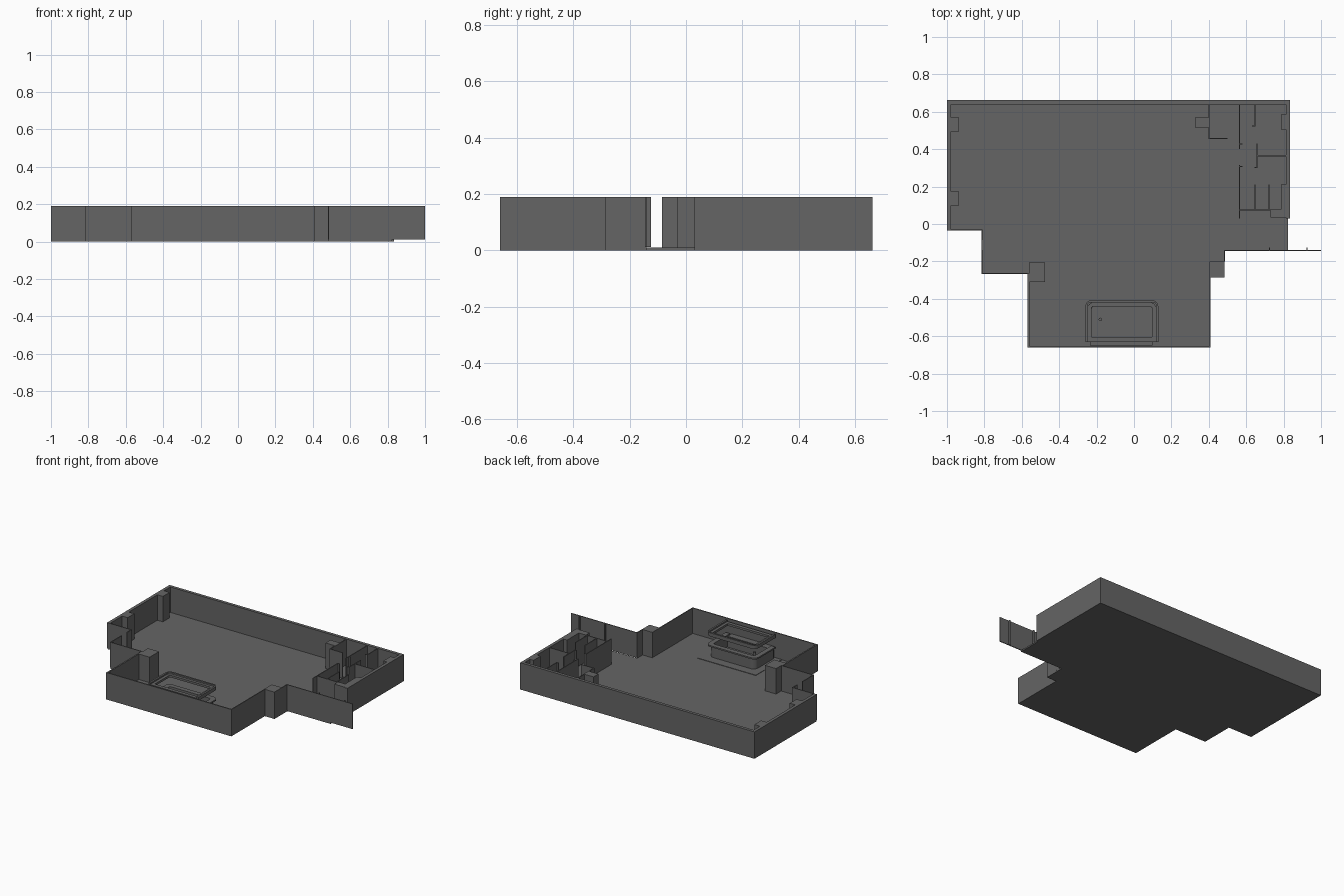
import bpy
import bmesh
import math

cube = bpy.data.objects.get("Cube")
if cube:
    bpy.data.objects.remove(cube, do_unlink=True)

FLOOR = 0.01
TOP = 0.19
THIN = 0.006

grey = bpy.data.materials.new("dark grey")
grey.use_nodes = True
grey.diffuse_color = (0.13, 0.13, 0.13, 1)
grey.node_tree.nodes["Principled BSDF"].inputs["Base Color"].default_value = grey.diffuse_color


def add_prism(bm, outline, bottom, top):
    """Extrude a plan outline upwards into a closed solid."""
    face = bm.faces.new([bm.verts.new((x, y, bottom)) for x, y in outline])
    result = bmesh.ops.extrude_face_region(bm, geom=[face])
    moved = [v for v in result["geom"] if isinstance(v, bmesh.types.BMVert)]
    bmesh.ops.translate(bm, verts=moved, vec=(0, 0, top - bottom))


def finish(name, bm):
    bmesh.ops.recalc_face_normals(bm, faces=bm.faces[:])
    mesh = bpy.data.meshes.new(name)
    bm.to_mesh(mesh)
    bm.free()
    mesh.materials.append(grey)
    obj = bpy.data.objects.new(name, mesh)
    bpy.context.collection.objects.link(obj)
    return obj


def prism(name, outline, bottom, top):
    bm = bmesh.new()
    add_prism(bm, outline, bottom, top)
    return finish(name, bm)


def rect(x0, x1, y0, y1):
    return [(x0, y0), (x1, y0), (x1, y1), (x0, y1)]


def blocks(name, rects, bottom=FLOOR, top=TOP):
    bm = bmesh.new()
    for r in rects:
        add_prism(bm, rect(*r), bottom, top)
    return finish(name, bm)


def along_x(y, x0, x1, t=THIN):
    return (x0, x1, y, y + t)


def along_y(x, y0, y1, t=THIN):
    return (x, x + t, y0, y1)


# Floor slab
prism("floor", [
    (-1, -0.03), (-0.815, -0.03), (-0.815, -0.265), (-0.57, -0.265),
    (-0.57, -0.66), (0.41, -0.66), (0.41, -0.285), (0.485, -0.285),
    (0.485, -0.14), (0.823, -0.14), (0.823, 0.03), (0.835, 0.03),
    (0.835, 0.662), (-1, 0.662)], 0, FLOOR)

# Thick outer walls
blocks("outer_walls", [
    along_x(0.64, -1, 0.835, 0.022),
    along_y(-1, -0.03, 0.64, 0.022),
    along_y(0.813, 0.03, 0.64, 0.022),
])

# Thin stepped walls round the front, with a doorway on one side
blocks("front_walls", [
    along_x(-0.036, -1, -0.815),
    along_y(-0.815, -0.085, -0.03),
    along_y(-0.815, -0.265, -0.14),
    along_x(-0.268, -0.815, -0.57),
    along_y(-0.57, -0.66, -0.265, 0.01),
    along_x(-0.66, -0.56, 0.41, 0.008),
    along_y(0.404, -0.66, -0.2),
    along_y(0.48, -0.2, -0.14),
])
blocks("screen_wall", [
    along_x(-0.145, 0.48, 1),
    along_y(0.722, -0.14, -0.125),
    along_y(0.922, -0.14, -0.125),
], bottom=0.012)

# Square columns against the walls
blocks("columns", [
    (-0.98, -0.935, 0.495, 0.57),
    (-0.98, -0.935, 0.1, 0.175),
    (-0.562, -0.475, -0.31, -0.205),
    (0.408, 0.485, -0.285, -0.2),
    (0.325, 0.4, 0.515, 0.57),
    (0.785, 0.815, 0.505, 0.585),
    (0.73, 0.815, 0.035, 0.075),
    (0.785, 0.815, 0.07, 0.21),
])

# Partitions of the service rooms
blocks("room_partitions", [
    along_y(0.397, 0.455, 0.64),
    along_x(0.455, 0.4, 0.5),
    along_y(0.562, 0.4, 0.64),
    along_y(0.562, 0.03, 0.315),
    along_x(0.305, 0.565, 0.58),
    along_x(0.425, 0.562, 0.58),
    along_y(0.643, 0.52, 0.64),
    along_x(0.52, 0.63, 0.645),
    along_y(0.655, 0.3, 0.43),
    along_x(0.362, 0.655, 0.815),
    along_x(0.3, 0.643, 0.66),
    along_x(0.072, 0.565, 0.79),
])
blocks("stall_dividers", [along_y(x, 0.075, 0.21) for x in (0.643, 0.718)])


# Island counter, centred on its own axis
BAR_X = -0.065
BAR_FRONT = -0.63


def arch(half, back, radius):
    """Rounded path from one front end, round the back, to the other."""
    points = [(BAR_X + half, BAR_FRONT)]
    for side, start in ((1, 0), (-1, 90)):
        for step in range(7):
            a = math.radians(start + step * 15)
            points.append((BAR_X + side * (half - radius) + radius * math.cos(a),
                           back - radius + radius * math.sin(a)))
    return points + [(BAR_X - half, BAR_FRONT)]


def counter_ring(name, half, back, width, bottom, top):
    outline = arch(half, back, 0.035) + arch(half - width, back - width, 0.012)[::-1]
    return prism(name, outline, bottom, top)


prism("bar_platform", rect(-0.295, 0.165, -0.65, -0.36), FLOOR, FLOOR + 0.003)
counter_ring("bar_body", 0.18, -0.422, 0.014, FLOOR, 0.09)
counter_ring("bar_top", 0.195, -0.407, 0.034, 0.09, 0.1)
counter_ring("canopy_rim", 0.195, -0.407, 0.013, 0.165, TOP)
counter_ring("canopy_shelf", 0.184, -0.418, 0.022, 0.165, 0.18)
blocks("canopy_beam", [along_x(BAR_FRONT, -0.24, 0.11, 0.025)], 0.165, 0.18)
blocks("back_counter", [(-0.235, 0.1, -0.65, -0.605)], FLOOR, 0.09)

# Small tap on the bar floor
tap = [(-0.18 + 0.009 * math.cos(math.tau * i / 12),
        -0.51 + 0.009 * math.sin(math.tau * i / 12)) for i in range(12)]
prism("bar_tap", tap, FLOOR, 0.09)
